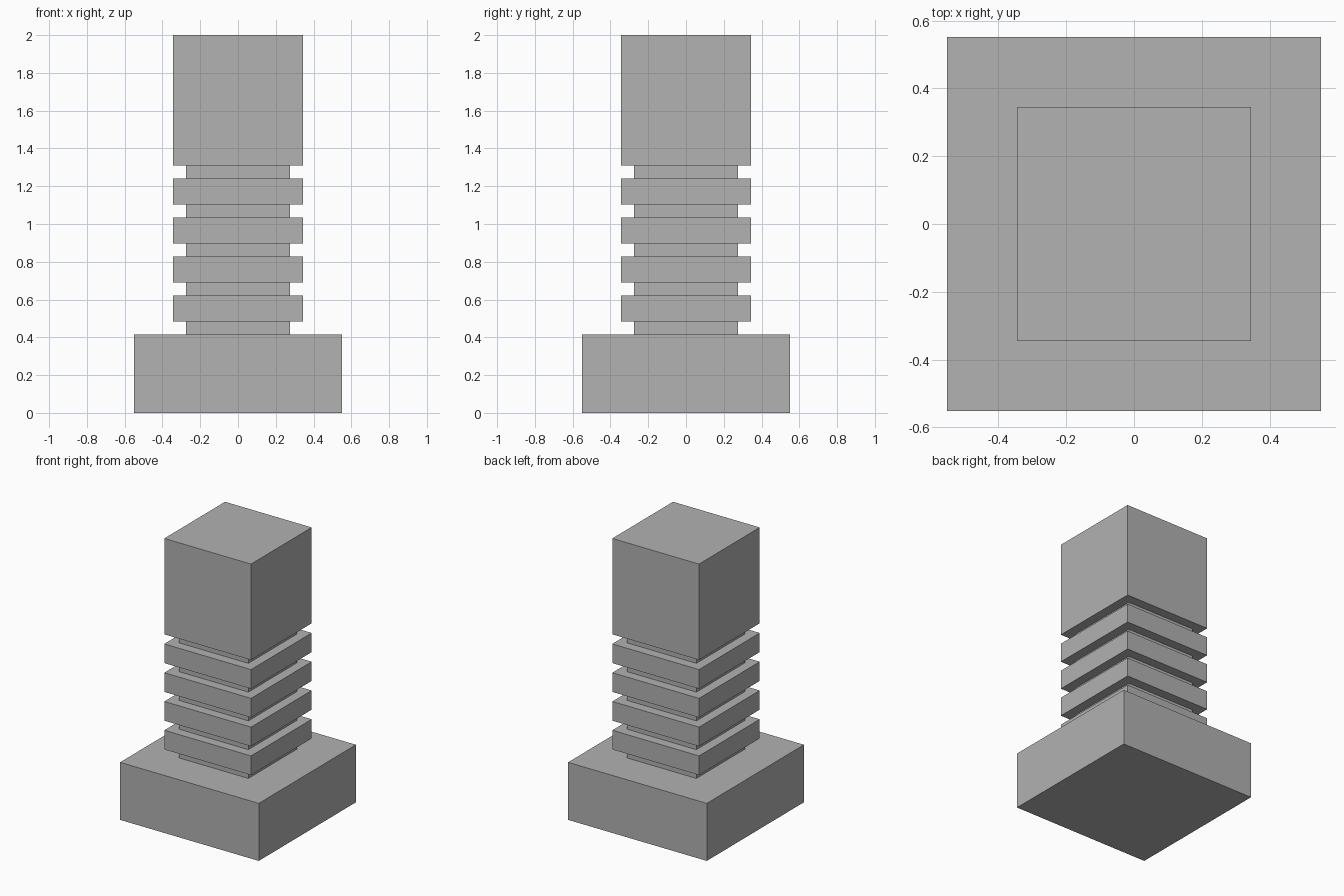
import bpy

default = bpy.data.objects.get("Cube")
if default:
    bpy.data.objects.remove(default, do_unlink=True)

U = 2 / 29  # module: the whole post is 29 modules tall

grey = bpy.data.materials.new("plain_grey")
grey.use_nodes = True
colour = (0.445, 0.445, 0.445, 1)
grey.diffuse_color = colour
grey.node_tree.nodes["Principled BSDF"].inputs["Base Color"].default_value = colour


def square_block(name, half_width, bottom, top):
    """Square block centred on the post axis, measured in modules."""
    bpy.ops.mesh.primitive_cube_add(size=1, location=(0, 0, (bottom + top) / 2 * U))
    block = bpy.context.object
    block.name = name
    block.scale = (2 * half_width * U, 2 * half_width * U, (top - bottom) * U)
    bpy.ops.object.transform_apply(location=False, rotation=False, scale=True)
    block.data.materials.append(grey)
    return block


# Wide foot, slim core and tall head
square_block("base", 8, 0, 6)
square_block("core", 4, 6, 19)
square_block("head", 5, 19, 29)

# Four evenly spaced collars around the core
for i in range(4):
    bottom = 7 + 3 * i
    square_block(f"collar_{i + 1}", 5, bottom, bottom + 2)
